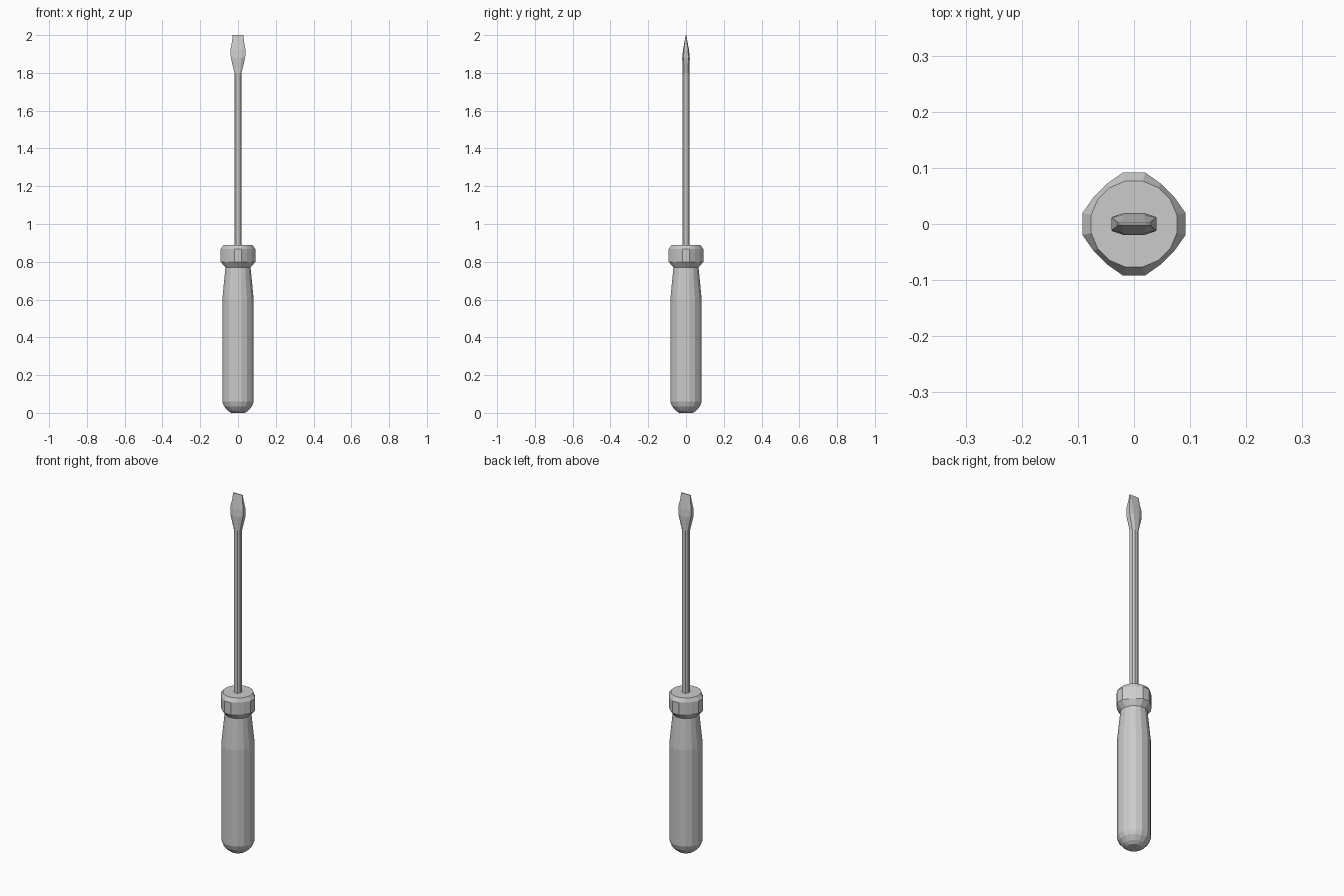
import bpy, bmesh
from math import sin, cos, radians

if "Cube" in bpy.data.objects:
    bpy.data.objects.remove(bpy.data.objects["Cube"])

ANGLES = [a + 90 * q for q in range(4) for a in (12, 34, 56, 78)]


def loft(name, rings, cap_start=True, cap_end=True):
    """Skin a stack of equal-sized rings of 3D points with flat faces."""
    bm = bmesh.new()
    loops = [[bm.verts.new(p) for p in ring] for ring in rings]
    n = len(loops[0])
    for low, high in zip(loops, loops[1:]):
        for i in range(n):
            j = (i + 1) % n
            bm.faces.new((low[i], low[j], high[j], high[i]))
    if cap_start:
        bm.faces.new(loops[0][::-1])
    if cap_end:
        bm.faces.new(loops[-1])
    bmesh.ops.recalc_face_normals(bm, faces=bm.faces)
    mesh = bpy.data.meshes.new(name)
    bm.to_mesh(mesh)
    bm.free()
    obj = bpy.data.objects.new(name, mesh)
    bpy.context.collection.objects.link(obj)
    return obj


def grip_ring(z, r, diagonal=1.0):
    """16-sided ring; diagonal < 1 pulls the corners in to a soft diamond."""
    pts = []
    for a in ANGLES:
        k = r * (diagonal if 30 < a % 90 < 60 else 1.0)
        pts.append((k * cos(radians(a)), k * sin(radians(a)), z))
    return pts


def shaft_ring(z, x, y, cx, cy):
    """Octagon of half size x by y, with flats of half length cy and cx."""
    quarter = [(x, cy), (cx, y)]
    pts = quarter + [(-a, b) for a, b in quarter[::-1]]
    pts += [(-a, -b) for a, b in pts]
    return [(a, b, z) for a, b in pts]


# Grip with rounded butt and tapered neck
loft("handle", [grip_ring(z, r) for z, r in (
    (0.0, 0.038), (0.012, 0.056), (0.035, 0.076), (0.06, 0.085),
    (0.6, 0.085), (0.77, 0.068))], cap_end=False)

# Collar with soft diamond outline and round top
loft("collar", [grip_ring(*s) for s in (
    (0.77, 0.068), (0.80, 0.094, 0.92), (0.868, 0.094, 0.92),
    (0.89, 0.078))], cap_start=False)

# Steel rod flaring into the flat blade
loft("shaft_and_blade", [shaft_ring(*s) for s in (
    (0.885, 0.019, 0.019, 0.010, 0.010),
    (1.80, 0.019, 0.019, 0.010, 0.010),
    (1.88, 0.038, 0.020, 0.017, 0.013),
    (1.92, 0.040, 0.016, 0.020, 0.011),
    (1.97, 0.031, 0.007, 0.020, 0.005),
    (2.0, 0.029, 0.002, 0.020, 0.0015))])
